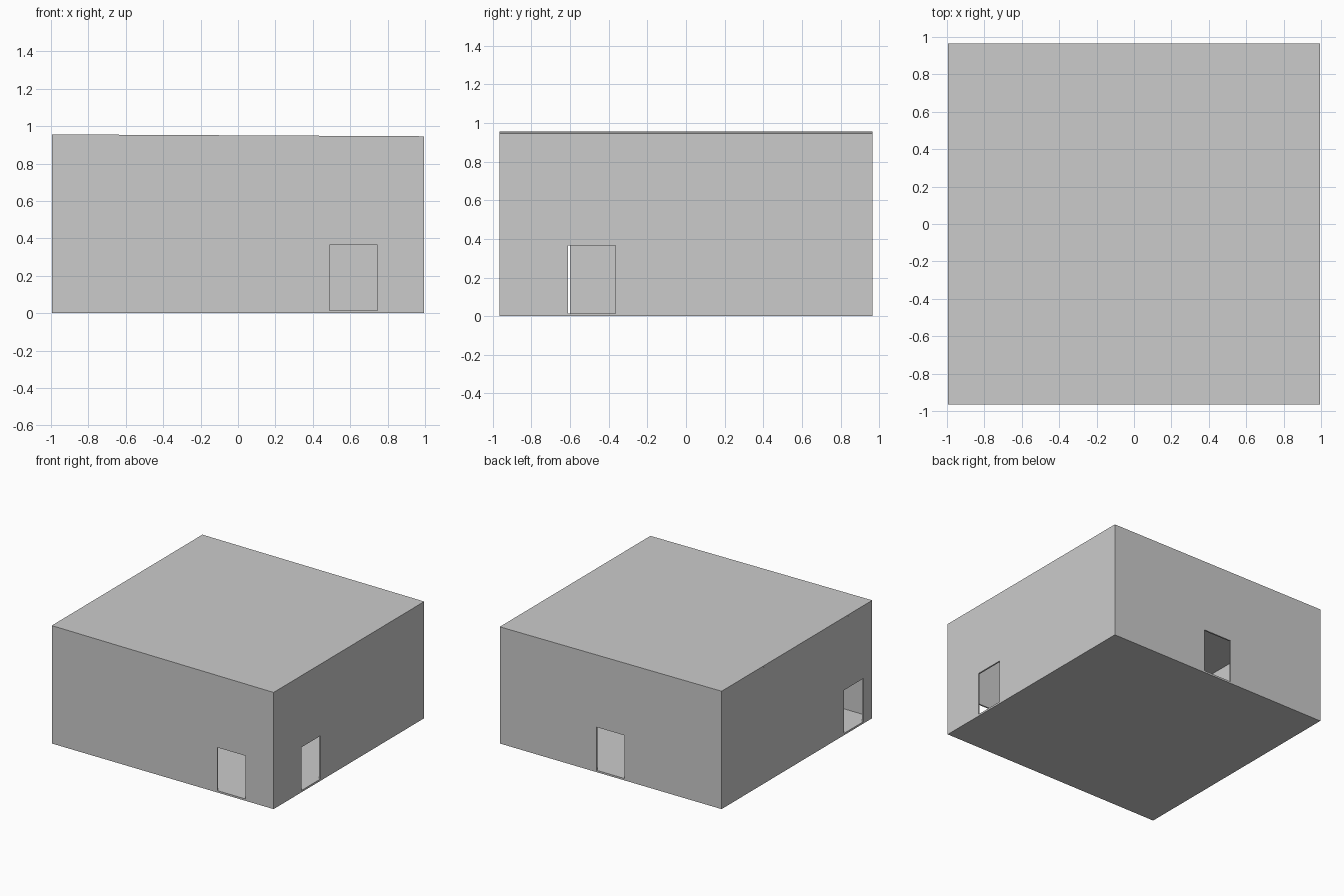
import bpy, bmesh
from mathutils import Vector

if "Cube" in bpy.data.objects:
    bpy.data.objects.remove(bpy.data.objects["Cube"])

HX, HY = 0.995, 0.965      # half extents of the room
T = 0.012                  # panel thickness
FLOOR = 0.015              # floor slab height
DOOR_TOP = 0.365


def eave(x):
    """Underside of the very slightly sloping roof."""
    return 0.939 - 0.005 * x


def prism(name, points, offset):
    """Extrude a flat outline along the offset vector."""
    bm = bmesh.new()
    face = bm.faces.new([bm.verts.new(p) for p in points])
    out = bmesh.ops.extrude_face_region(bm, geom=[face], use_keep_orig=True)
    verts = [g for g in out["geom"] if isinstance(g, bmesh.types.BMVert)]
    bmesh.ops.translate(bm, vec=Vector(offset), verts=verts)
    bmesh.ops.recalc_face_normals(bm, faces=bm.faces)
    mesh = bpy.data.meshes.new(name)
    bm.to_mesh(mesh)
    bm.free()
    obj = bpy.data.objects.new(name, mesh)
    bpy.context.collection.objects.link(obj)
    return obj


def outline(a, b, d0, d1, top_a, top_b):
    """Wall outline from a to b with a doorway between d0 and d1."""
    return [(a, FLOOR), (d0, FLOOR), (d0, DOOR_TOP), (d1, DOOR_TOP),
            (d1, FLOOR), (b, FLOOR), (b, top_b), (a, top_a)]


# floor and roof slabs
prism("floor", [(-HX, -HY, 0), (HX, -HY, 0), (HX, HY, 0), (-HX, HY, 0)],
      (0, 0, FLOOR))
prism("roof", [(x, y, eave(x)) for x, y in
               ((-HX, -HY), (HX, -HY), (HX, HY), (-HX, HY))], (0, 0, T))

# front and back walls
for name, y, d0, d1 in (("front_wall", -HY, 0.49, 0.745),
                        ("back_wall", HY - T, -0.125, 0.125)):
    pts = outline(-HX, HX, d0, d1, eave(-HX), eave(HX))
    prism(name, [(u, y, z) for u, z in pts], (0, T, 0))

# left and right walls, fitted between front and back
for name, x, d0, d1 in (("left_wall", -HX, -0.85, -0.60),
                        ("right_wall", HX - T, -0.61, -0.365)):
    h = eave(x + T / 2)
    pts = outline(-HY + T, HY - T, d0, d1, h, h)
    prism(name, [(x, u, z) for u, z in pts], (T, 0, 0))
